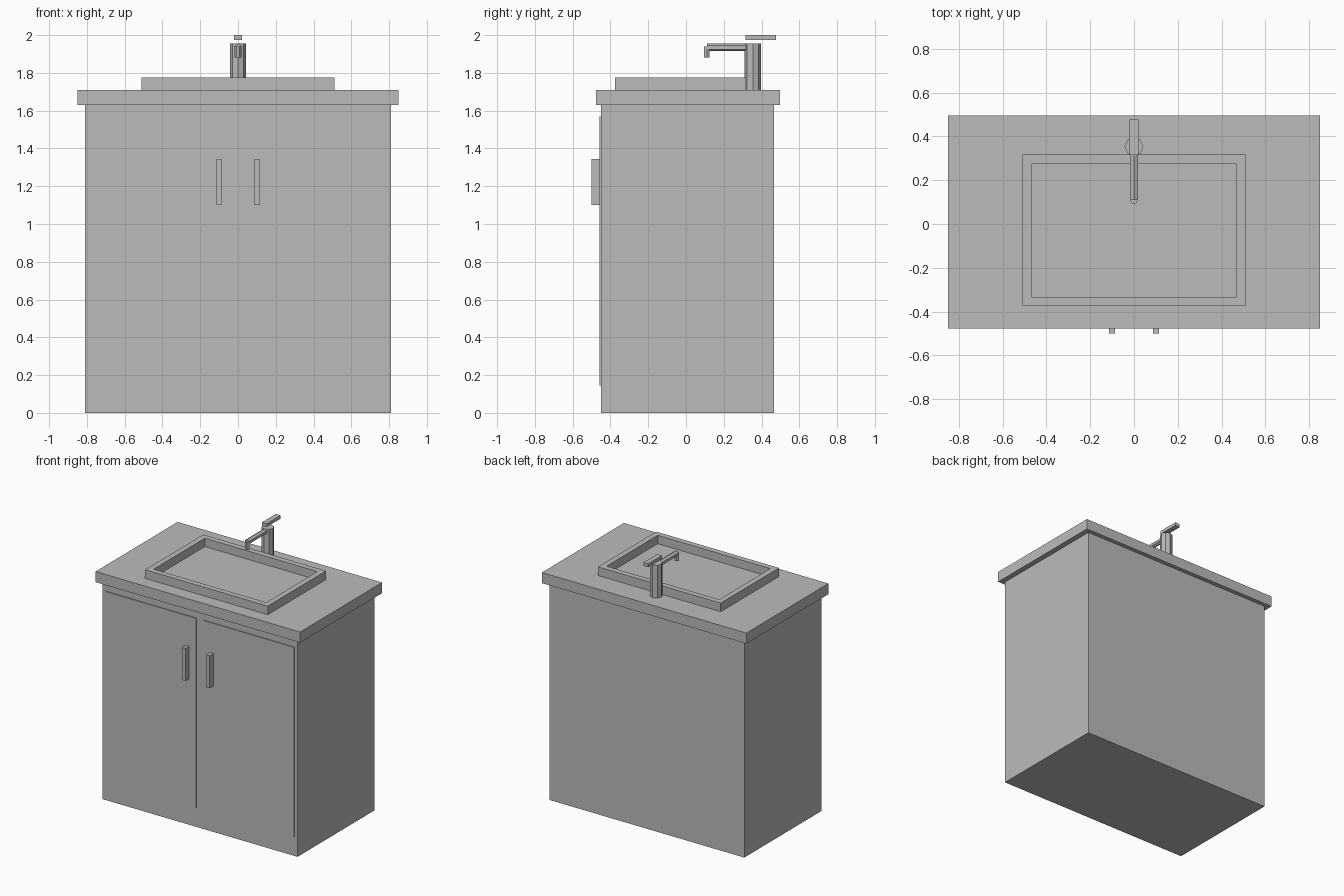
import bpy, bmesh, math
from mathutils import Matrix, Vector

if "Cube" in bpy.data.objects:
    bpy.data.objects.remove(bpy.data.objects["Cube"])

grey = bpy.data.materials.new("plain grey")
grey.diffuse_color = (0.5, 0.5, 0.5, 1)
grey.use_nodes = True
grey.node_tree.nodes["Principled BSDF"].inputs["Base Color"].default_value = grey.diffuse_color


def finish(name, bm):
    bmesh.ops.recalc_face_normals(bm, faces=bm.faces)
    mesh = bpy.data.meshes.new(name)
    bm.to_mesh(mesh)
    bm.free()
    mesh.materials.append(grey)
    obj = bpy.data.objects.new(name, mesh)
    bpy.context.collection.objects.link(obj)
    return obj


def box_mesh(x, y, z):
    """Box from (min, max) pairs."""
    bm = bmesh.new()
    size = [b - a for a, b in (x, y, z)]
    mid = Vector([(a + b) / 2 for a, b in (x, y, z)])
    bmesh.ops.create_cube(bm, size=1, matrix=Matrix.Translation(mid) @ Matrix.Diagonal((*size, 1)))
    return bm


def box(name, x, y, z):
    return finish(name, box_mesh(x, y, z))


def prism(name, sides, radius, start, end, rot=Matrix()):
    """Low-poly rod between two points; rot turns its local z axis."""
    a, b = Vector(start), Vector(end)
    bm = bmesh.new()
    bmesh.ops.create_cone(bm, cap_ends=True, segments=sides, radius1=radius, radius2=radius,
                          depth=(b - a).length, matrix=Matrix.Translation((a + b) / 2) @ rot)
    return finish(name, bm)


# Cabinet and countertop
box("cabinet", (-0.81, 0.81), (-0.45, 0.465), (0, 1.63))
box("countertop", (-0.85, 0.85), (-0.477, 0.497), (1.63, 1.71))

# Doors with bar handles, mirrored left and right
for side, s in (("left", -1), ("right", 1)):
    box(side + "_door", sorted((s * 0.03, s * 0.785)), (-0.457, -0.448), (0.145, 1.57))
    box(side + "_door_handle", sorted((s * 0.087, s * 0.115)), (-0.5, -0.457), (1.1, 1.345))

# Basin: raised box with the top inset and pushed down to the counter level
bm = box_mesh((-0.51, 0.51), (-0.375, 0.317), (1.705, 1.775))
top = max(bm.faces, key=lambda f: f.calc_center_median().z)
bmesh.ops.inset_region(bm, faces=[top], thickness=0.06)
bottom = bmesh.ops.extrude_discrete_faces(bm, faces=[top])["faces"][0]
bmesh.ops.translate(bm, verts=bottom.verts, vec=(0, 0, -0.063))
finish("basin", bm)

# Tap: octagonal column, hexagonal spout and nozzle, floating lever
prism("tap_column", 8, 0.043, (0, 0.354, 1.70), (0, 0.354, 1.956))
prism("tap_spout", 6, 0.02, (0, 0.11, 1.935), (0, 0.35, 1.935), Matrix.Rotation(math.pi / 2, 4, 'X'))
prism("tap_nozzle", 6, 0.018, (0, 0.11, 1.882), (0, 0.11, 1.94), Matrix.Rotation(math.pi / 6, 4, 'Z'))
box("tap_lever", (-0.02, 0.02), (0.315, 0.477), (1.975, 2.0))
